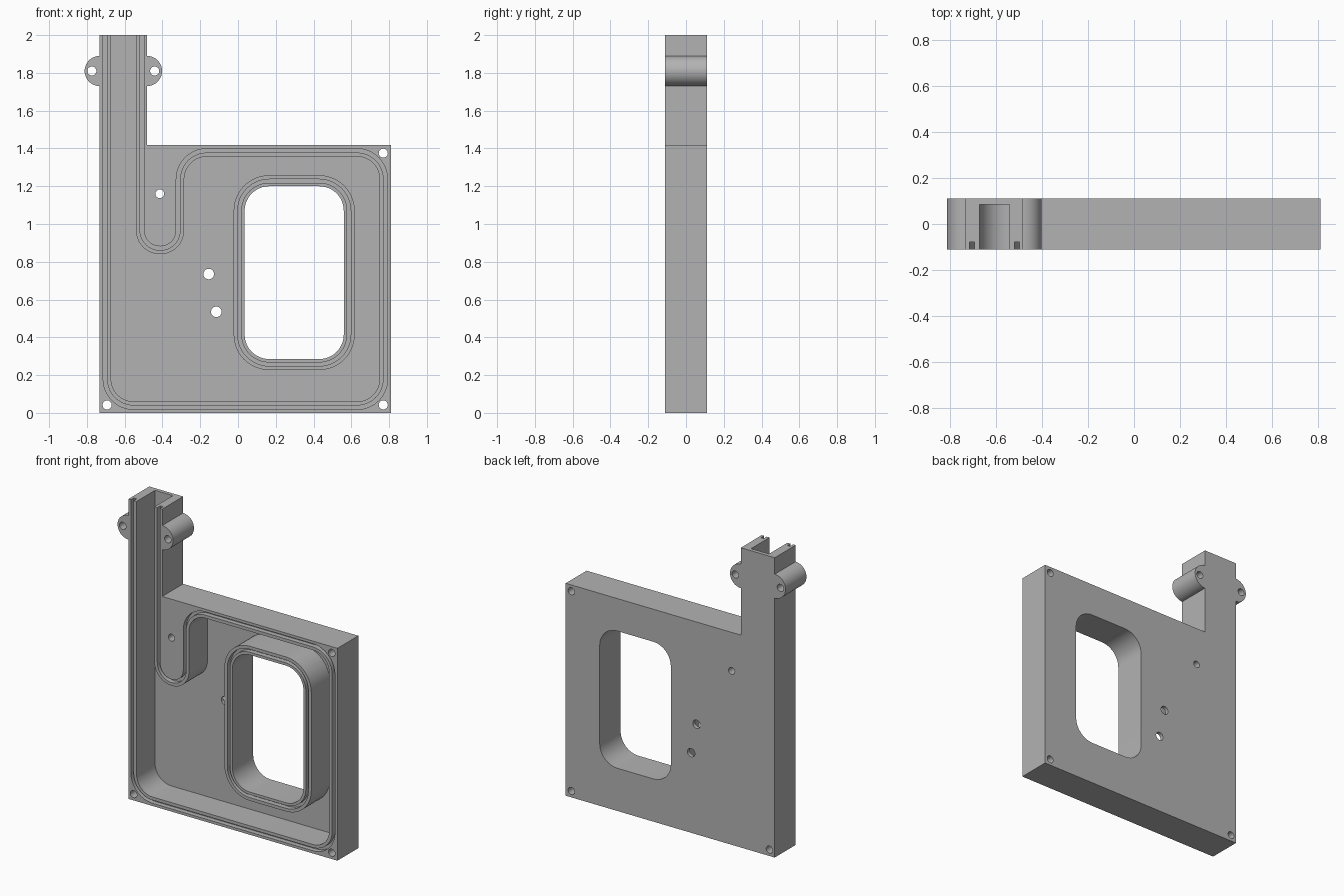
import bpy, bmesh, math
from mathutils import Vector

if "Cube" in bpy.data.objects:
    bpy.data.objects.remove(bpy.data.objects["Cube"])

FRONT, BACK, FLOOR, GROOVE = -0.11, 0.11, 0.085, -0.078

grey = bpy.data.materials.new("plain grey")
grey.diffuse_color = (0.45, 0.45, 0.45, 1)
grey.use_nodes = True
grey.node_tree.nodes["Principled BSDF"].inputs["Base Color"].default_value = grey.diffuse_color


def rounded(corners, seg=12):
    """Outline in x, z with every (x, z, radius) corner filleted."""
    out = []
    n = len(corners)
    for i, (x, z, r) in enumerate(corners):
        p = Vector((x, z))
        if r <= 0:
            out.append(p)
            continue
        a = (Vector(corners[i - 1][:2]) - p).normalized()
        b = (Vector(corners[(i + 1) % n][:2]) - p).normalized()
        c = p + (a + b) * r                      # right-angled corners
        for k in range(seg + 1):
            t = math.pi / 2 * k / seg
            out.append(c - b * r * math.cos(t) - a * r * math.sin(t))
    return out


def box_outline(x0, x1, z0, z1, r):
    return rounded([(x0, z0, r), (x1, z0, r), (x1, z1, r), (x0, z1, r)])


def circle(x, z, r, n=32):
    return [Vector((x + r * math.cos(2 * math.pi * k / n),
                    z + r * math.sin(2 * math.pi * k / n))) for k in range(n)]


def solid(name, faces, y0, y1):
    """Extrude flat x, z faces from y0 to y1."""
    bm = bmesh.new()
    for f in faces:
        bm.faces.new([bm.verts.new((p.x, y0, p.y)) for p in f])
    bmesh.ops.remove_doubles(bm, verts=bm.verts, dist=1e-5)
    new = bmesh.ops.extrude_face_region(bm, geom=bm.faces[:], use_keep_orig=True)
    moved = [v for v in new["geom"] if isinstance(v, bmesh.types.BMVert)]
    bmesh.ops.translate(bm, verts=moved, vec=(0, y1 - y0, 0))
    bmesh.ops.recalc_face_normals(bm, faces=bm.faces)
    me = bpy.data.meshes.new(name)
    bm.to_mesh(me)
    bm.free()
    me.materials.append(grey)
    ob = bpy.data.objects.new(name, me)
    bpy.context.collection.objects.link(ob)
    return ob


def strip(a, b, closed):
    """Quads between two matching outlines."""
    n = len(a)
    return [[a[i], a[(i + 1) % n], b[(i + 1) % n], b[i]]
            for i in range(n if closed else n - 1)]


def combine(ob, tool, operation):
    bpy.context.view_layer.objects.active = ob
    mod = ob.modifiers.new("shape", 'BOOLEAN')
    mod.operation, mod.object, mod.solver = operation, tool, 'EXACT'
    bpy.ops.object.modifier_apply(modifier=mod.name)
    bpy.data.objects.remove(tool)


def cavity(d):
    """Chamber outline grown by d, running out through the neck top."""
    big, tip = 0.12 + d, 0.127 - d
    l, r, b, t = -0.672 - d, 0.75 + d, 0.06 - d, 1.357 + d
    return rounded([(l, 2.1, 0), (l, b, big), (r, b, big), (r, t, big),
                    (-0.285 - d, t, big), (-0.285 - d, 0.84 + d, tip),
                    (-0.54 + d, 0.84 + d, tip), (-0.54 + d, 2.1, 0)])


def window(d):
    """Window outline grown by d."""
    return box_outline(0.035 - d, 0.56 + d, 0.285 - d, 1.2 + d, 0.13 + d)


# Body plate with neck
body = solid("housing", [[Vector(p) for p in (
    (-0.732, 0), (0.811, 0), (0.811, 1.417), (-0.482, 1.417),
    (-0.482, 2), (-0.732, 2))]], FRONT, BACK)

# Round lugs on both sides of the neck
for x in (-0.732, -0.482):
    combine(body, solid("lug", [circle(x, 1.81, 0.08, 48)], FRONT, BACK), 'UNION')

# Chamber, raised window frame and window opening
combine(body, solid("chamber", [cavity(0)], -0.2, FLOOR), 'DIFFERENCE')
combine(body, solid("window_frame", [window(0.058)], FRONT, 0.1), 'UNION')
combine(body, solid("window_opening", [window(0)], -0.2, 0.2), 'DIFFERENCE')

# Seal grooves around the chamber and the window
combine(body, solid("chamber_groove", strip(cavity(0.021), cavity(0.042), False),
                    -0.2, GROOVE), 'DIFFERENCE')
combine(body, solid("window_groove", strip(window(0.018), window(0.037), True),
                    -0.2, GROOVE), 'DIFFERENCE')

# Screw holes and ports
for x, z, r in ((-0.693, 0.042, 0.024), (0.769, 0.042, 0.024), (0.769, 1.375, 0.024),
                (-0.774, 1.81, 0.024), (-0.441, 1.81, 0.024), (-0.414, 1.16, 0.023),
                (-0.155, 0.735, 0.028), (-0.115, 0.535, 0.028)):
    combine(body, solid("hole", [circle(x, z, r)], -0.2, 0.2), 'DIFFERENCE')

bpy.context.view_layer.objects.active = body
body.select_set(True)
bpy.ops.object.shade_smooth_by_angle(angle=math.radians(30))
